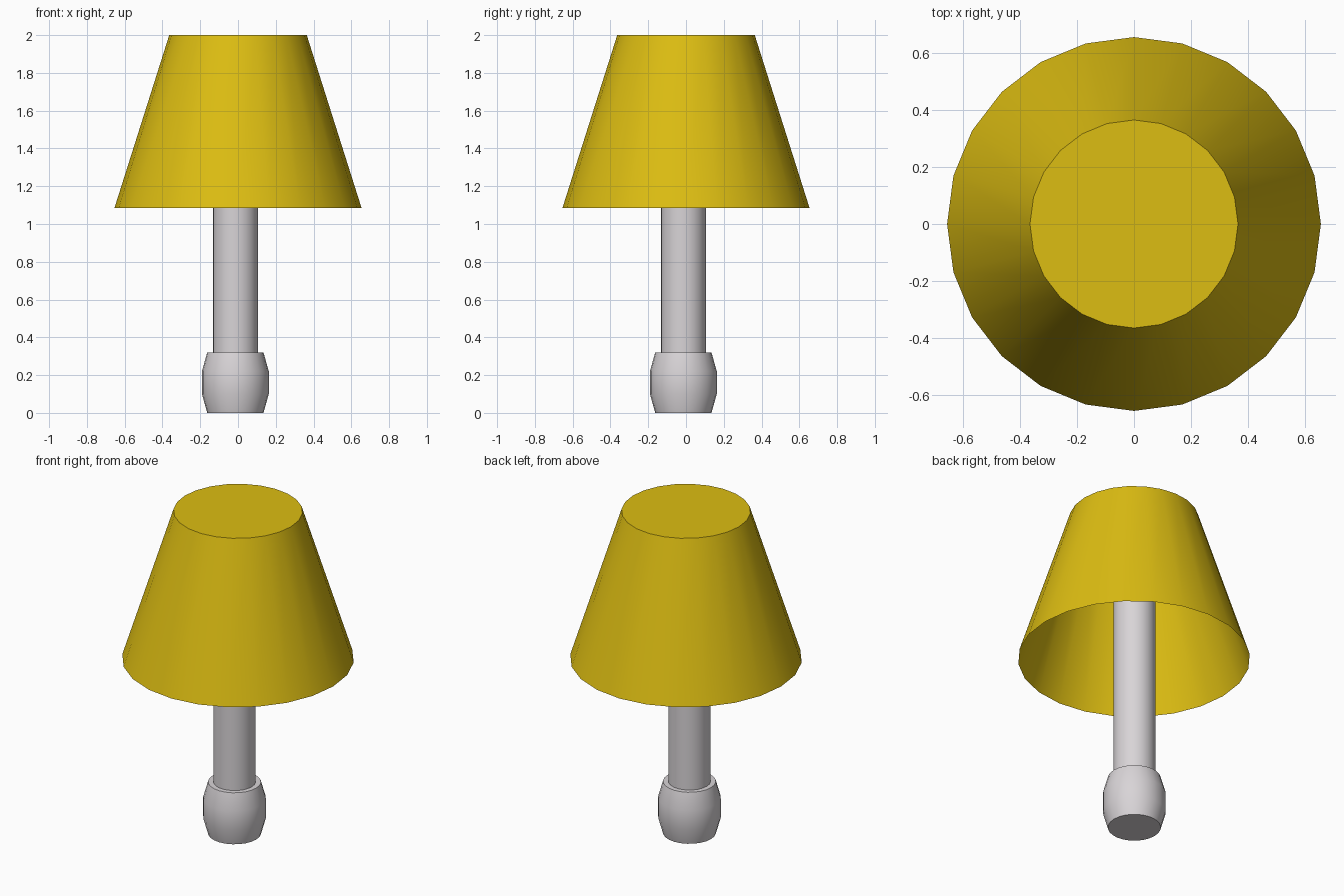
import bpy
import bmesh
import math

SIDES = 24
OFFSET = -0.014  # the stand sits slightly off the shade's axis

cube = bpy.data.objects.get("Cube")
if cube:
    bpy.data.objects.remove(cube, do_unlink=True)


def make_material(name, rgb):
    mat = bpy.data.materials.new(name)
    mat.use_nodes = True
    color = (*rgb, 1.0)
    mat.diffuse_color = color
    mat.node_tree.nodes["Principled BSDF"].inputs["Base Color"].default_value = color
    return mat


def lathe(name, profile, mat, center=0.0, cap_bottom=True):
    """Revolve (radius, height) points around a vertical axis and cap the ends."""
    bm = bmesh.new()
    rings = []
    for radius, z in profile:
        angles = [math.tau * i / SIDES for i in range(SIDES)]
        rings.append([bm.verts.new((radius * math.cos(a), radius * math.sin(a), z))
                      for a in angles])
    for low, high in zip(rings, rings[1:]):
        for i in range(SIDES):
            j = (i + 1) % SIDES
            bm.faces.new((low[i], low[j], high[j], high[i]))
    bm.faces.new(rings[-1])
    if cap_bottom:
        bm.faces.new(rings[0][::-1])
    mesh = bpy.data.meshes.new(name)
    bm.to_mesh(mesh)
    bm.free()
    mesh.materials.append(mat)
    obj = bpy.data.objects.new(name, mesh)
    obj.location = (center, center, 0)
    bpy.context.collection.objects.link(obj)
    # Smooth round walls, sharp rims
    bpy.ops.object.select_all(action='DESELECT')
    obj.select_set(True)
    bpy.context.view_layer.objects.active = obj
    bpy.ops.object.shade_smooth_by_angle(angle=math.radians(30))
    return obj


yellow = make_material("shade yellow", (0.72, 0.51, 0.006))
grey = make_material("pale grey", (0.69, 0.66, 0.68))

# Bulging foot
lathe("base", [(0.149, 0), (0.177, 0.1), (0.177, 0.22), (0.149, 0.32)], grey, OFFSET)

# Upright that carries the shade
lathe("stem", [(0.119, 0.3), (0.119, 1.99)], grey, OFFSET)

# Tapered shade, closed on top and open below
lathe("lampshade", [(0.654, 1.085), (0.364, 2.0)], yellow, cap_bottom=False)
